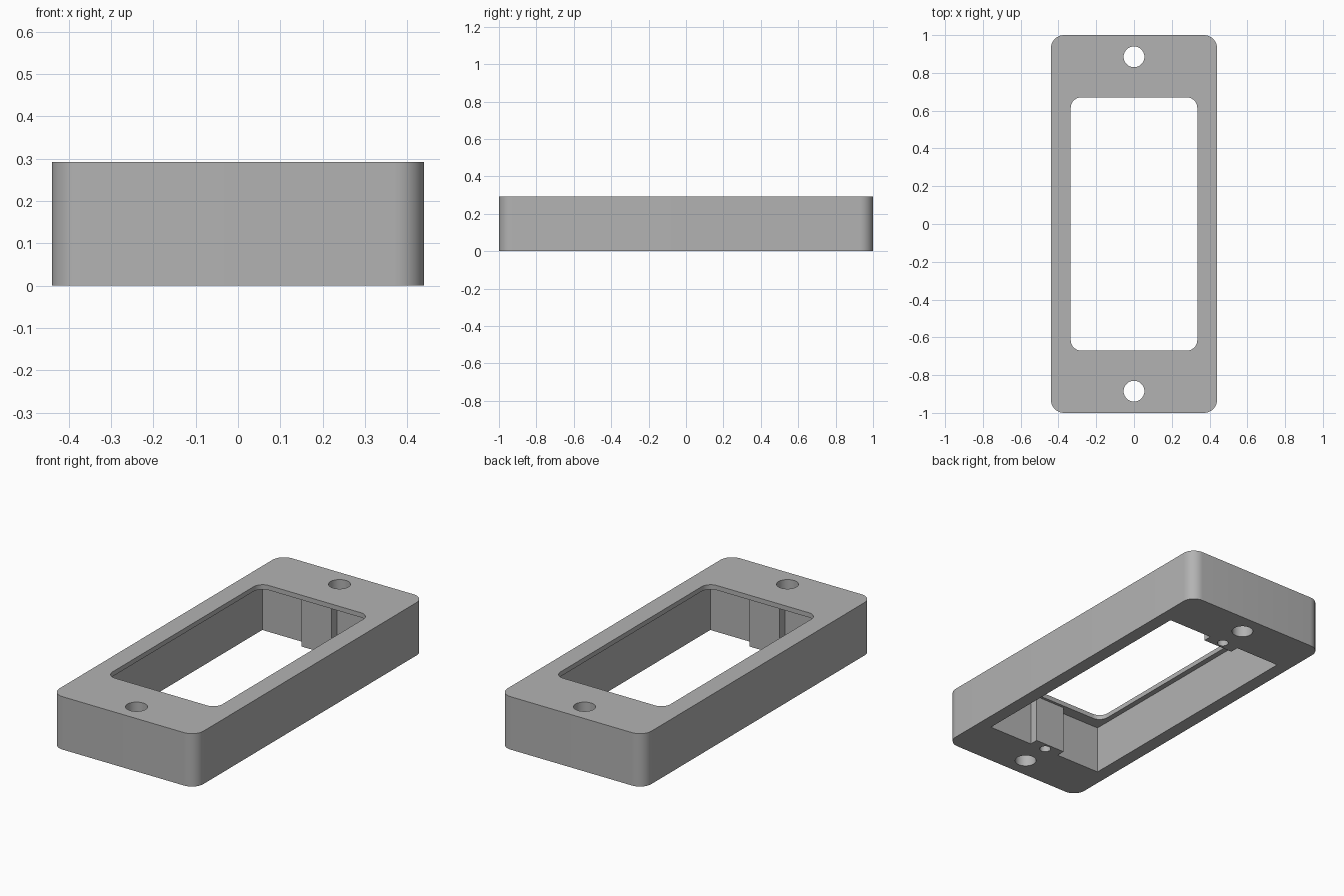
import bpy, bmesh, math

if "Cube" in bpy.data.objects:
    bpy.data.objects.remove(bpy.data.objects["Cube"])

H = 0.292          # overall height
LIP = 0.026        # thickness of the top lip around the window

grey = bpy.data.materials.new("mid_grey")
grey.diffuse_color = (0.45, 0.45, 0.45, 1)
grey.use_nodes = True
grey.node_tree.nodes["Principled BSDF"].inputs["Base Color"].default_value = grey.diffuse_color


def rounded_rect(hx, hy, r, seg=10):
    """Outline of a rectangle with rounded corners, anticlockwise."""
    pts = []
    for i, (sx, sy) in enumerate([(1, 1), (-1, 1), (-1, -1), (1, -1)]):
        for k in range(seg + 1):
            a = math.pi / 2 * (i + k / seg)
            pts.append((sx * (hx - r) + r * math.cos(a),
                        sy * (hy - r) + r * math.sin(a)))
    return pts


def circle(cy, r, n=40):
    return [(r * math.cos(2 * math.pi * k / n),
             cy + r * math.sin(2 * math.pi * k / n)) for k in range(n)]


def prism(name, outline, z0, z1):
    """Extrude an outline from z0 to z1."""
    bm = bmesh.new()
    base = bm.faces.new([bm.verts.new((x, y, z0)) for x, y in outline])
    top = bmesh.ops.extrude_face_region(bm, geom=[base])["geom"]
    bmesh.ops.translate(bm, vec=(0, 0, z1 - z0),
                        verts=[v for v in top if isinstance(v, bmesh.types.BMVert)])
    bmesh.ops.recalc_face_normals(bm, faces=bm.faces)
    me = bpy.data.meshes.new(name)
    bm.to_mesh(me)
    bm.free()
    me.materials.append(grey)
    ob = bpy.data.objects.new(name, me)
    bpy.context.collection.objects.link(ob)
    return ob


# Outer body
frame = prism("frame", rounded_rect(0.44, 1.0, 0.07), 0, H)

# Pocket outline, notched at both ends to leave a screw boss
PX, PY, BX, BY = 0.365, 0.733, 0.092, 0.685
half = [(PX, PY), (BX, PY), (BX, BY), (-BX, BY), (-BX, PY), (-PX, PY)]
pocket = half + [(-x, -y) for x, y in half]

cutters = [
    prism("pocket_cutter", pocket, -0.1, H - LIP),
    prism("window_cutter", rounded_rect(0.335, 0.67, 0.055), 0.1, H + 0.1),
]
for s in (-1, 1):
    # Through holes for mounting, blind pilot holes in the bosses
    cutters.append(prism("mount_hole_cutter", circle(s * 0.885, 0.055), -0.1, H + 0.1))
    cutters.append(prism("pilot_hole_cutter", circle(s * 0.725, 0.029, 24), -0.1, 0.2))

for c in cutters:
    mod = frame.modifiers.new(c.name, 'BOOLEAN')
    mod.operation = 'DIFFERENCE'
    mod.solver = 'EXACT'
    mod.object = c

# Apply the cuts, then remove the cutters
bpy.context.view_layer.objects.active = frame
frame.select_set(True)
for mod in list(frame.modifiers):
    bpy.ops.object.modifier_apply(modifier=mod.name)
for c in cutters:
    bpy.data.objects.remove(c)
bpy.ops.object.shade_smooth_by_angle(angle=math.radians(30))
